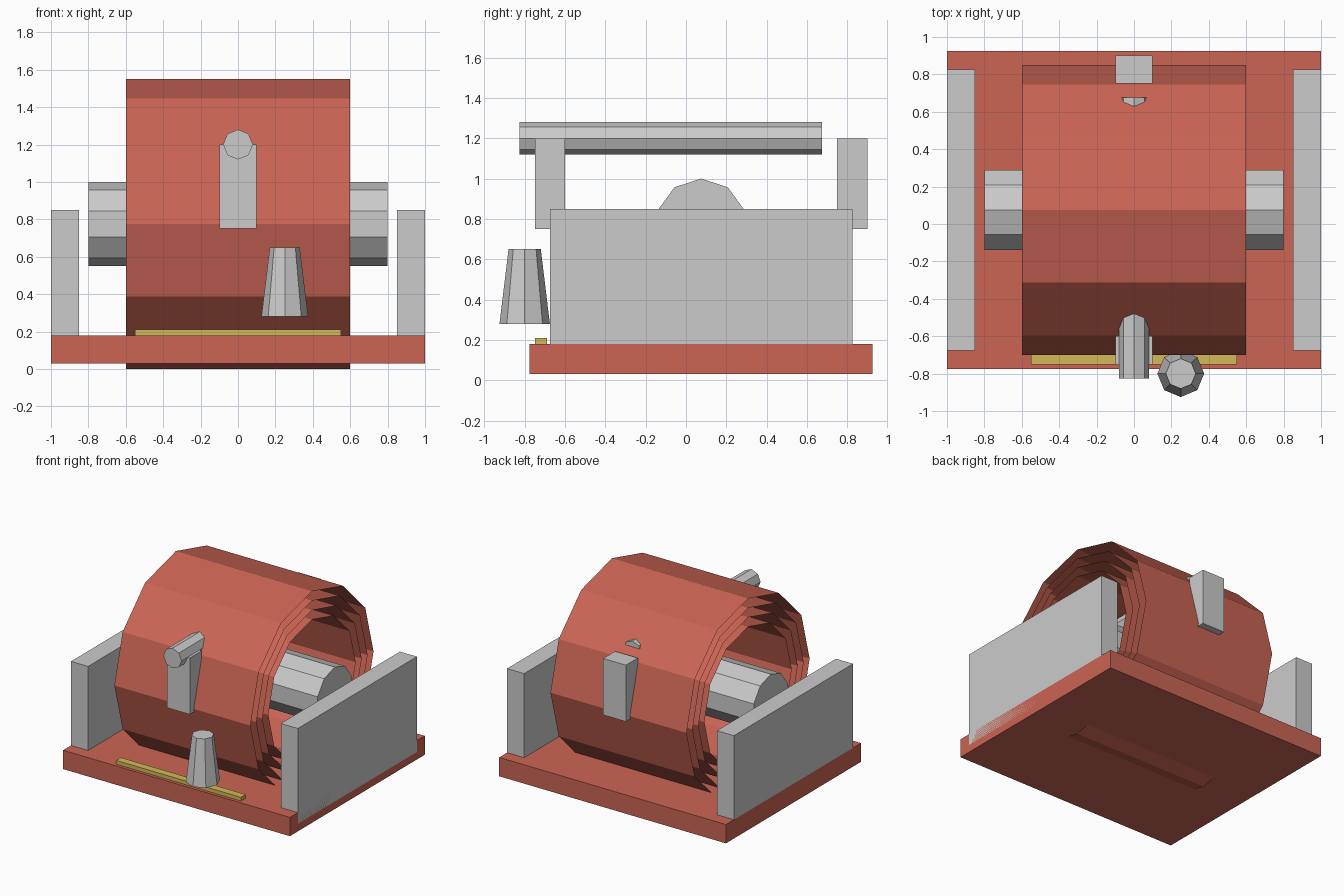
import bpy, math

if "Cube" in bpy.data.objects:
    bpy.data.objects.remove(bpy.data.objects["Cube"])

CY = 0.075            # shared centre line of base, walls and drum
DRUM_Z = 0.775


def material(name, rgb):
    m = bpy.data.materials.new(name)
    m.diffuse_color = (*rgb, 1)
    m.use_nodes = True
    m.node_tree.nodes["Principled BSDF"].inputs["Base Color"].default_value = m.diffuse_color
    return m


RED = material("red_paint", (0.60, 0.13, 0.09))
YELLOW = material("yellow_paint", (0.65, 0.48, 0.10))


def finish(name, mat):
    ob = bpy.context.object
    ob.name = name
    if mat:
        ob.data.materials.append(mat)
    return ob


def box(name, lo, hi, mat=None):
    mid = [(a + b) / 2 for a, b in zip(lo, hi)]
    bpy.ops.mesh.primitive_cube_add(size=1, location=mid)
    ob = finish(name, mat)
    for v in ob.data.vertices:
        v.co = [c * (b - a) for c, a, b in zip(v.co, lo, hi)]
    return ob


def cylinder(name, sides, radius, length, loc, rot, mat=None, caps='NGON'):
    bpy.ops.mesh.primitive_cylinder_add(vertices=sides, radius=radius, depth=length,
                                        location=loc, rotation=rot, end_fill_type=caps)
    return finish(name, mat)


ALONG_X = (math.pi / 2, 0, math.pi / 2)
ALONG_Y = (math.pi / 2, 0, 0)

# Base plate
box("base_plate", (-1, CY - 0.85, 0.03), (1, CY + 0.85, 0.18), RED)

# Side walls, sunk into the base
for side, x in (("left", -1.0), ("right", 0.85)):
    box(side + "_wall", (x, CY - 0.75, 0.09), (x + 0.15, CY + 0.75, 0.85))

# Drum: nested open-ended shells
for i in range(4):
    cylinder(f"drum_shell_{i + 1}", 12, 0.775 - 0.075 * i, 1.2,
             (0, CY, DRUM_Z), ALONG_X, RED, 'NOTHING')

# Axle through the drum
cylinder("axle", 10, 0.225, 1.6, (0, CY, DRUM_Z), ALONG_X)

# Front and back brackets
for name, y in (("front_bracket", CY - 0.75), ("back_bracket", CY + 0.75)):
    box(name, (-0.1, y - 0.075, 0.75), (0.1, y + 0.075, 1.2))

# Cross bar running front to back
cylinder("cross_bar", 8, 0.08, 1.5, (0, -0.075, 1.2), ALONG_Y)

# Tapered knob at the front
bpy.ops.mesh.primitive_cone_add(vertices=8, radius1=0.125, radius2=0.08, depth=0.37,
                                location=(0.25, -0.8, 0.465))
finish("tapered_knob", None)

# Yellow strip on the base
box("front_strip", (-0.55, -0.75, 0.15), (0.55, -0.69, 0.21), YELLOW)
